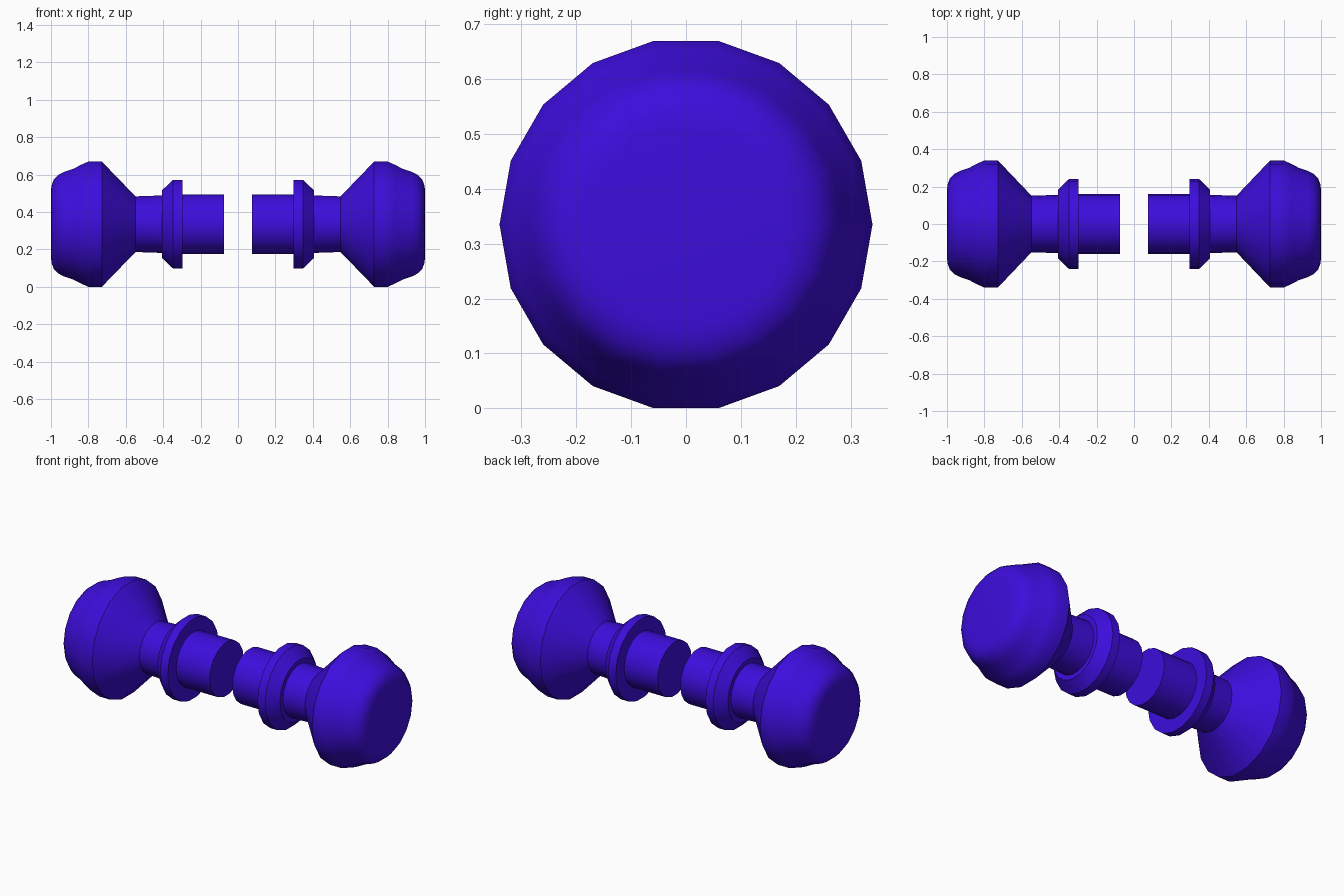
import bpy, bmesh
from math import sin, cos, radians, tau

if "Cube" in bpy.data.objects:
    bpy.data.objects.remove(bpy.data.objects["Cube"])

SIDES = 18
AXIS_Z = 0.335

# Lathe profile (x along the axis, radius), from inner shaft end to rounded head
PROFILE = [
    (0.075, 0.161), (0.297, 0.161),                                  # shaft
    (0.297, 0.241), (0.347, 0.241), (0.406, 0.184), (0.406, 0.156),  # collar
    (0.548, 0.151),                                                  # neck
    (0.728, 0.34), (0.80, 0.34),                                     # flared head
    (0.84, 0.322), (0.88, 0.301), (0.93, 0.284),                     # waist of cap
    (0.962, 0.267), (0.985, 0.243), (0.997, 0.21), (1.0, 0.18),      # rounded rim
]


def lathe_x(name, profile, mat):
    bm = bmesh.new()
    rings = []
    for x, r in profile:
        rings.append([bm.verts.new((x, r * cos(tau * i / SIDES), r * sin(tau * i / SIDES)))
                      for i in range(SIDES)])
    for a, b in zip(rings, rings[1:]):
        for i in range(SIDES):
            j = (i + 1) % SIDES
            bm.faces.new((a[i], a[j], b[j], b[i]))
    bm.faces.new(rings[0])
    bm.faces.new(rings[-1])
    bmesh.ops.recalc_face_normals(bm, faces=bm.faces)
    mesh = bpy.data.meshes.new(name)
    bm.to_mesh(mesh)
    bm.free()
    obj = bpy.data.objects.new(name, mesh)
    bpy.context.collection.objects.link(obj)
    mesh.materials.append(mat)
    return obj


blue = bpy.data.materials.new("violet_blue")
blue.diffuse_color = (0.047, 0.004, 0.72, 1)
blue.use_nodes = True
blue.node_tree.nodes["Principled BSDF"].inputs["Base Color"].default_value = blue.diffuse_color

# Pair of turned knobs, mirrored about the centre gap
knobs = lathe_x("turned_knobs", PROFILE, blue)
knobs.location.z = AXIS_Z
bpy.context.view_layer.objects.active = knobs
knobs.select_set(True)
bpy.ops.object.shade_smooth_by_angle(angle=radians(30))
mirror = knobs.modifiers.new("mirror", 'MIRROR')
mirror.use_axis = (True, False, False)
mirror.use_mirror_merge = False
